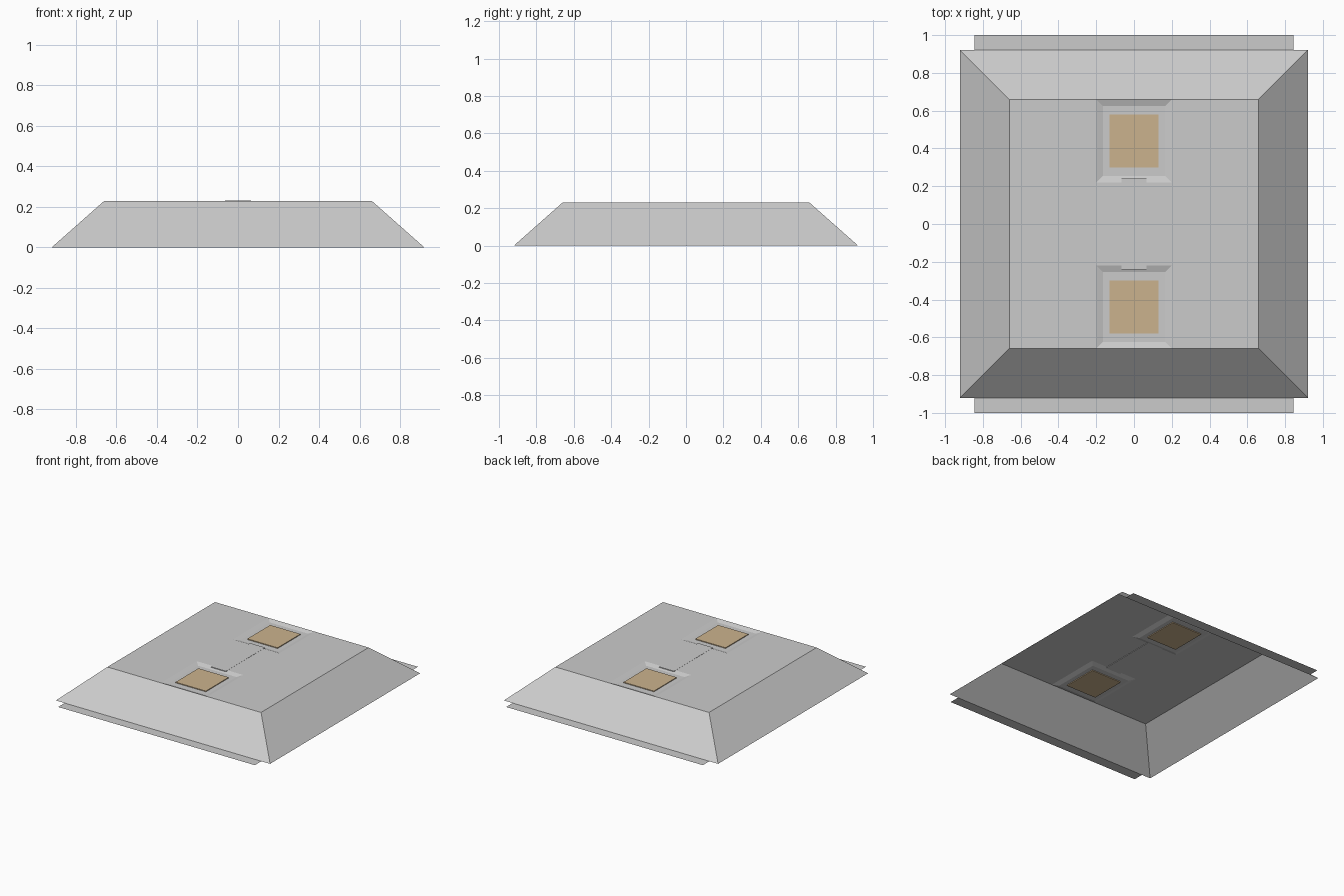
import bpy, bmesh

if "Cube" in bpy.data.objects:
    bpy.data.objects.remove(bpy.data.objects["Cube"])

TOP, BASE, H = 0.66, 0.92, 0.23


def finish(name, bm, mat=None):
    me = bpy.data.meshes.new(name)
    bm.to_mesh(me)
    bm.free()
    ob = bpy.data.objects.new(name, me)
    bpy.context.collection.objects.link(ob)
    if mat:
        me.materials.append(mat)
    return ob


def box(name, x, y, z, mat=None):
    bm = bmesh.new()
    bmesh.ops.create_cube(bm, size=1)
    for v in bm.verts:
        for i, (a, b) in enumerate((x, y, z)):
            v.co[i] = a if v.co[i] < 0 else b
    return finish(name, bm, mat)


# Housing: top sheet split in cells, sloping skirt, open underneath
bm = bmesh.new()
xs, ys = [-TOP, -0.2, 0.2, TOP], [-TOP, -0.22, 0.22, TOP]
grid = [[bm.verts.new((x, y, H)) for x in xs] for y in ys]
cells = {}
for j in range(3):
    for i in range(3):
        cells[i, j] = bm.faces.new((grid[j][i], grid[j][i + 1],
                                    grid[j + 1][i + 1], grid[j + 1][i]))
rim = [e for e in bm.edges if e.is_boundary]
ext = bmesh.ops.extrude_edge_only(bm, edges=rim)
for v in ext["geom"]:
    if isinstance(v, bmesh.types.BMVert):
        v.co = (v.co.x * BASE / TOP, v.co.y * BASE / TOP, 0)
# Shallow lamp recesses
bmesh.ops.inset_individual(bm, faces=[cells[1, 0], cells[1, 2]],
                           thickness=0.05, depth=-0.012)
bmesh.ops.recalc_face_normals(bm, faces=bm.faces)
if cells[0, 0].normal.z < 0:
    bmesh.ops.reverse_faces(bm, faces=bm.faces)
finish("housing", bm)

# Warm lamp panels, visible from above and below
warm = bpy.data.materials.new("warm_lamp")
warm.diffuse_color = (0.6, 0.45, 0.27, 1)
warm.use_nodes = True
warm.node_tree.nodes["Principled BSDF"].inputs["Base Color"].default_value = warm.diffuse_color

for side, s in (("front", -1), ("back", 1)):
    y = sorted((s * 0.30, s * 0.58))
    box(side + "_lamp", (-0.13, 0.13), y, (0.212, 0.224), warm)
    # Flat mounting flange beyond the skirt
    bm = bmesh.new()
    y = sorted((s * BASE, s * 1.0))
    bm.faces.new([bm.verts.new(c) for c in
                  ((-0.845, y[0], 0), (0.845, y[0], 0),
                   (0.845, y[1], 0), (-0.845, y[1], 0))])
    finish(side + "_flange", bm)

# Low bar joining the two lamps
box("centre_bar", (-0.065, 0.065), (-0.24, 0.24), (0.226, 0.231))
